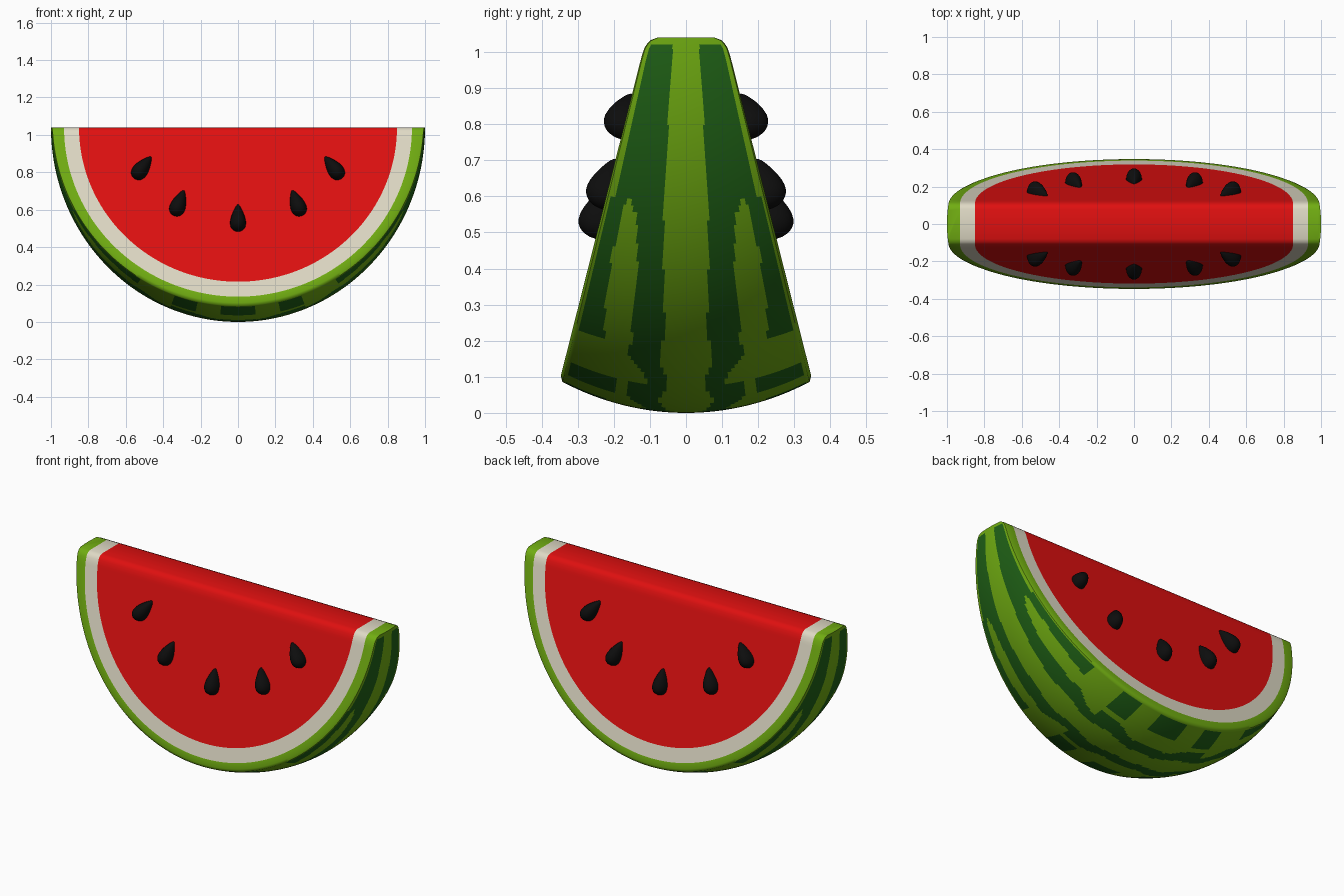
import bpy
import bmesh
from math import sin, cos, pi, sqrt, radians, degrees, atan
from mathutils import Matrix

cube = bpy.data.objects.get("Cube")
if cube:
    bpy.data.objects.remove(cube)

TOP = 1.04        # height of the flat top, also the depth of the slice
SLOPE = 0.253     # how fast the slice widens downwards
HALF = 80         # rows from one end of the rind to the bottom
ACROSS = 64       # rind columns from front rim to back rim


def material(name, rgb, rough=0.5):
    m = bpy.data.materials.new(name)
    m.use_nodes = True
    m.diffuse_color = (*rgb, 1)
    shader = m.node_tree.nodes["Principled BSDF"]
    shader.inputs["Base Color"].default_value = (*rgb, 1)
    shader.inputs["Roughness"].default_value = rough
    return m


red = material("flesh red", (0.74, 0.005, 0.005))
cream = material("inner rind cream", (0.74, 0.70, 0.56))
lime = material("rind lime", (0.165, 0.42, 0.006))
dark = material("rind dark green", (0.014, 0.12, 0.008))
black = material("seed black", (0.004, 0.004, 0.004))
RED, CREAM, LIME, DARK = range(4)


def half_width(z):
    """Half thickness of the wedge at height z, rounded near the top."""
    w = 0.12 + SLOPE * (1.0 - z)
    d = (TOP - z) / 0.045
    if d < 1:
        w -= 0.03 * (1 - sqrt(max(0, 1 - (1 - d) ** 2)))
    return w


def rind_point(t, v):
    """Point on the outer ellipsoid; v runs from -1 (front rim) to 1 (back rim)."""
    k = 1.0
    for _ in range(12):
        y = v * half_width(TOP * (1 - k * sin(t)))
        k = sqrt(1 - 1.35 * y * y)
    return k * cos(t), y, TOP * (1 - k * sin(t))


def face_point(t, rx, rz, side):
    z = TOP - rz * sin(t)
    return rx * cos(t), side * half_width(z), z


def ramp(p, a, b):
    return min(1, max(0, (p - a) / (b - a)))


def is_dark(co):
    """Stripe rule for the rind: p is the angle below the flat top, in degrees."""
    a = abs(co.y)
    s = a / half_width(co.z)
    p = degrees(atan((TOP - co.z) / TOP / max(abs(co.x), 1e-5)))
    if p < 1.3 or s > 0.95:
        return False
    wave = 0.012 * sin(p * 0.35) * ramp(p, 45, 55)
    inner = 0.035 + 0.027 * ramp(p, 0, 25) + wave
    if a < inner:
        return False
    # lime tongue that splits the wide stripe in two
    if p < 26:
        return s < 0.87
    tongue = 0.158 + 0.03 * ramp(p, 30, 50)
    gap = 0.038 * sqrt(ramp(p, 26, 37))
    if a < tongue - gap and p < 55:
        return True
    if a > tongue + gap and p < 56:
        return s < 0.93
    # blotches near the bottom
    if 69 < p < 77:
        return s > 0.55 or a < 0.16
    if p > 84:
        return s > 0.62 or a < 0.12
    return a < 0.135 + 2 * wave


def add_object(name, bm, mats):
    bmesh.ops.recalc_face_normals(bm, faces=bm.faces)
    mesh = bpy.data.meshes.new(name)
    bm.to_mesh(mesh)
    bm.free()
    for m in mats:
        mesh.materials.append(m)
    obj = bpy.data.objects.new(name, mesh)
    bpy.context.collection.objects.link(obj)
    bpy.ops.object.select_all(action="DESELECT")
    obj.select_set(True)
    bpy.context.view_layer.objects.active = obj
    bpy.ops.object.shade_smooth_by_angle(angle=radians(50))
    return obj


# Slice: chains of points from front flesh, over the rind, to back flesh
quarter = [0, 0.008, 0.018, 0.03] + [pi / 2 * i / HALF for i in range(3, HALF + 1)]
angles = quarter + [pi - t for t in reversed(quarter[:-1])]
bm = bmesh.new()
chains = []
for t in angles:
    ex, _, ez = rind_point(t, 1)
    edge = sqrt(ex ** 2 + ((TOP - ez) / TOP) ** 2) - 0.012
    rings = [(0.85, 0.825), (0.93, 0.905), (edge, edge * TOP)]
    pts = [face_point(t, rx, rz, -1) for rx, rz in rings]
    pts += [rind_point(t, 0.975 * (2 * j / ACROSS - 1)) for j in range(ACROSS + 1)]
    pts += [face_point(t, rx, rz, 1) for rx, rz in reversed(rings)]
    chains.append([bm.verts.new(p) for p in pts])


def face(verts, index):
    f = bm.faces.new(list(dict.fromkeys(verts)))
    f.material_index = index
    return f


last = len(chains) - 1
end = len(chains[0]) - 1
for i in range(last):
    a, b = chains[i], chains[i + 1]
    for j in range(end):
        f = face((a[j], a[j + 1], b[j + 1], b[j]), LIME)
        if j in (0, end - 1):
            f.material_index = CREAM
        elif 2 < j < end - 3 and is_dark(f.calc_center_median()):
            f.material_index = DARK

# Flesh faces in level strips, front and back
for i in range(last // 2):
    for j in (0, end):
        face((chains[i][j], chains[i + 1][j],
              chains[last - i - 1][j], chains[last - i][j]), RED)

# Flat top
c, d = chains[0], chains[last]
face((c[0], d[0], d[end], c[end]), RED)
for ch in (c, d):
    face((ch[0], ch[1], ch[end - 1], ch[end]), CREAM)
    face(ch[1:end], LIME)
add_object("melon_slice", bm, [red, cream, lime, dark])


# Seeds: teardrops half sunk into both cut faces, tips turned to the middle
def seed(name, x, z, tilt, turn):
    sb = bmesh.new()
    bmesh.ops.create_uvsphere(sb, u_segments=20, v_segments=14, radius=1)
    for v in sb.verts:
        taper = (1 - 0.5 * v.co.z) / 1.12
        v.co.x *= 0.043 * taper
        v.co.y *= 0.06 * taper
        v.co.z *= 0.075
    place = (Matrix.Rotation(turn, 4, "Z")
             @ Matrix.Translation((x, -half_width(z), z))
             @ Matrix.Rotation(-atan(SLOPE), 4, "X")
             @ Matrix.Rotation(radians(tilt), 4, "Y"))
    bmesh.ops.transform(sb, matrix=place, verts=sb.verts)
    add_object(name, sb, [black])


spots = [("middle", 0, 0.555, 0), ("left_low", 0.315, 0.635, -20),
         ("left_high", 0.51, 0.825, -37), ("right_low", -0.315, 0.635, 20),
         ("right_high", -0.51, 0.825, 37)]
for side, turn in (("front", 0), ("back", pi)):
    for label, x, z, tilt in spots:
        if turn:
            label = label.translate(str.maketrans({})) if x == 0 else (
                label.replace("left", "right") if x > 0 else label.replace("right", "left"))
        seed(f"{side}_seed_{label}", x, z, tilt, turn)
